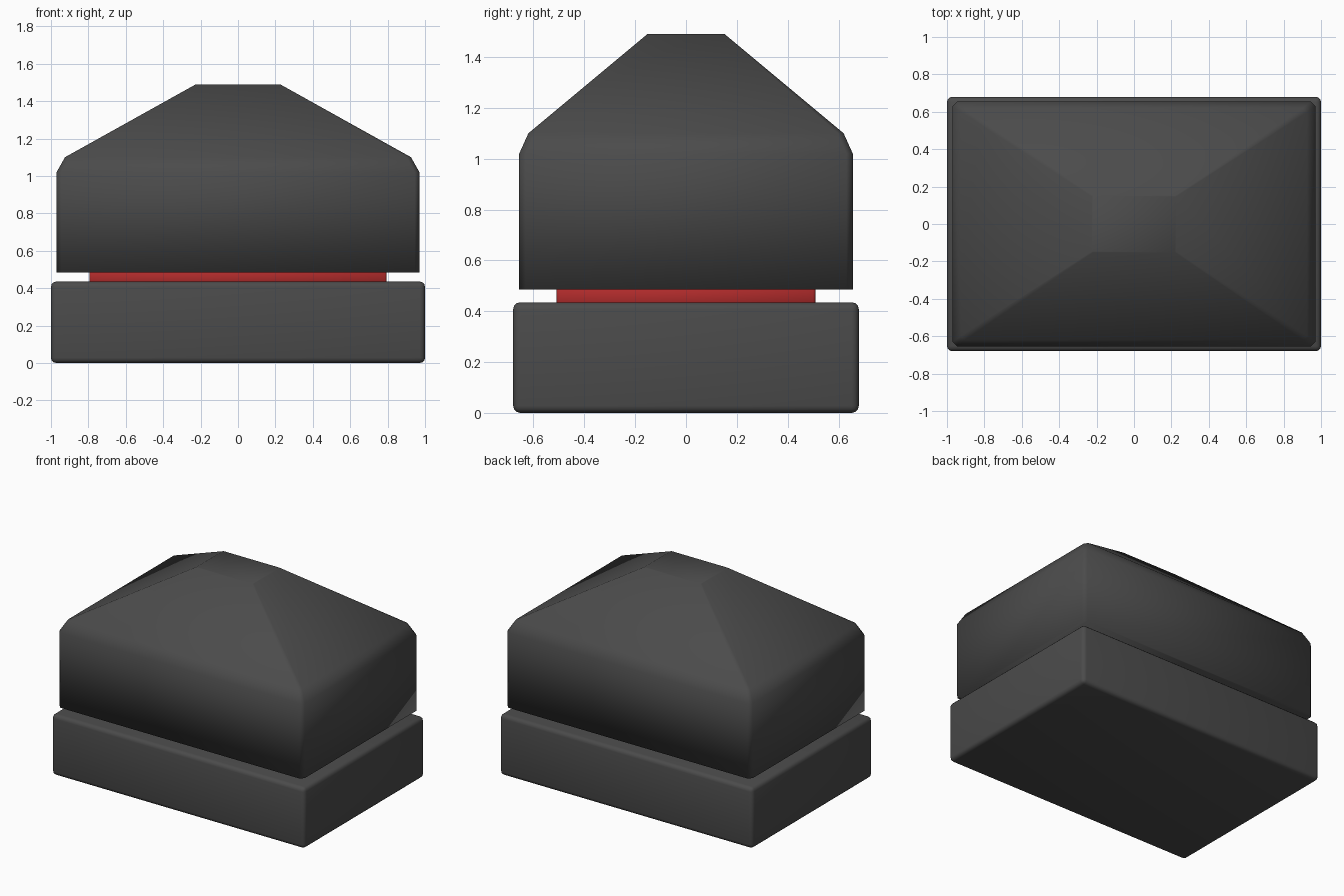
import bpy, bmesh

if "Cube" in bpy.data.objects:
    bpy.data.objects.remove(bpy.data.objects["Cube"])


def material(name, rgb):
    m = bpy.data.materials.new(name)
    m.diffuse_color = (*rgb, 1)
    m.use_nodes = True
    m.node_tree.nodes["Principled BSDF"].inputs["Base Color"].default_value = m.diffuse_color
    return m


dark = material("dark_grey", (0.07, 0.07, 0.07))
red = material("red", (0.45, 0.025, 0.025))


def box(name, hx, hy, z0, z1, bevel, segments, mat):
    bpy.ops.mesh.primitive_cube_add(size=1, location=(0, 0, (z0 + z1) / 2))
    ob = bpy.context.object
    ob.name = name
    ob.scale = (2 * hx, 2 * hy, z1 - z0)
    bpy.ops.object.transform_apply(location=True, rotation=False, scale=True)
    mod = ob.modifiers.new("rounded_edges", 'BEVEL')
    mod.width = bevel
    mod.segments = segments
    bpy.ops.object.modifier_apply(modifier=mod.name)
    bpy.ops.object.shade_smooth()
    ob.data.materials.append(mat)
    return ob


# base block and the red band above it
box("base", 1.0, 0.68, 0.0, 0.435, 0.028, 3, dark)
box("band", 0.795, 0.51, 0.41, 0.51, 0.01, 1, red)

# hipped lid: stacked rectangular rings (half x, half y, z, corner cut)
rings = [(0.97, 0.656, 0.485, 0.025),
         (0.97, 0.656, 1.02, 0.025),
         (0.925, 0.62, 1.10, 0.022),
         (0.225, 0.152, 1.49, 0.006)]
bm = bmesh.new()
loops = []
for x, y, z, c in rings:
    pts = [(x, c - y), (x, y - c), (x - c, y), (c - x, y),
           (-x, y - c), (-x, c - y), (c - x, -y), (x - c, -y)]
    loops.append([bm.verts.new((px, py, z)) for px, py in pts])
for low, high in zip(loops, loops[1:]):
    for i in range(8):
        j = (i + 1) % 8
        bm.faces.new((low[i], low[j], high[j], high[i]))
bm.faces.new(loops[0][::-1])
bm.faces.new(loops[-1])
for f in bm.faces:
    f.smooth = True
mesh = bpy.data.meshes.new("lid")
bm.to_mesh(mesh)
bm.free()
mesh.materials.append(dark)
lid = bpy.data.objects.new("lid", mesh)
bpy.context.collection.objects.link(lid)
